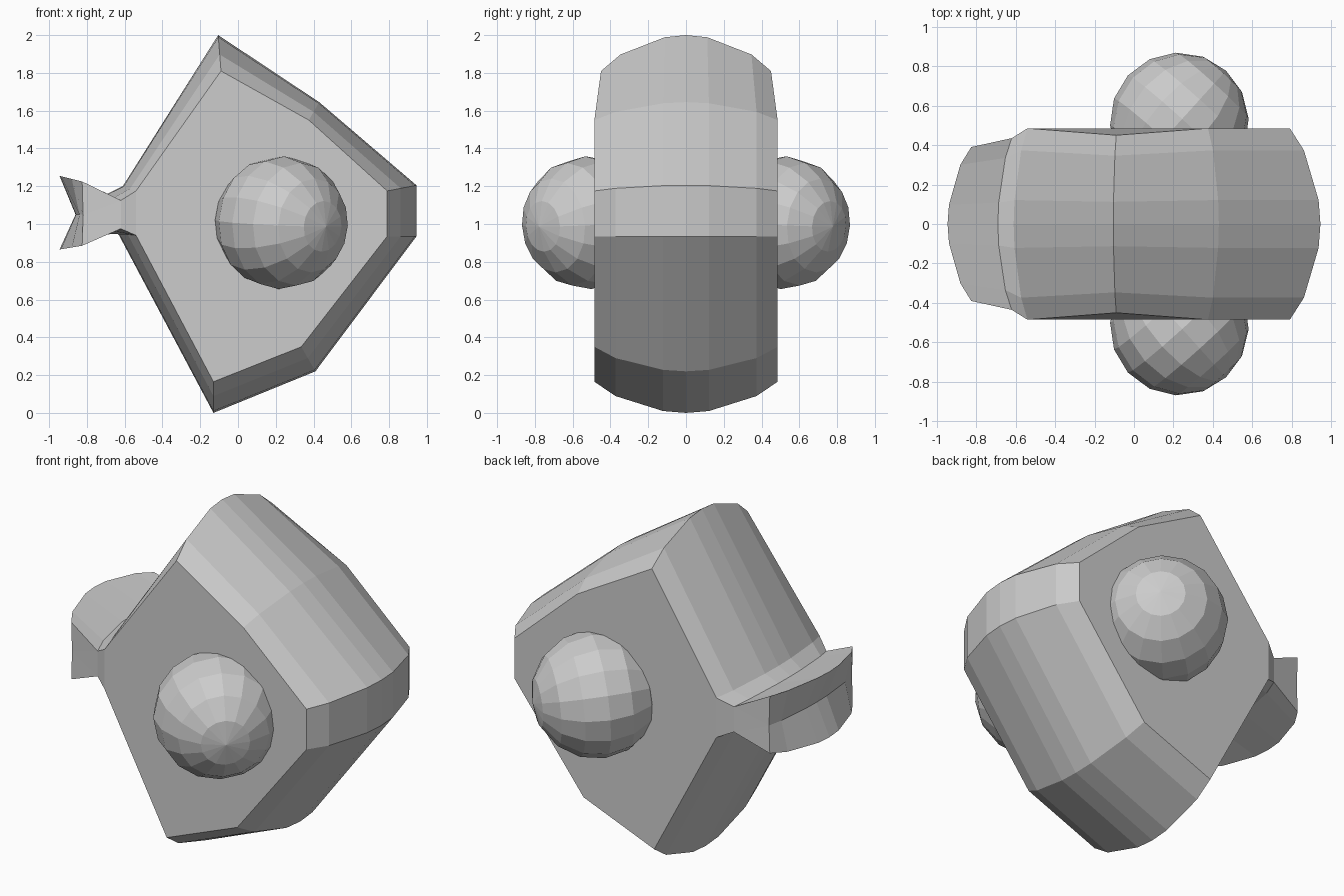
import bpy, bmesh
from mathutils import Vector, Matrix

if "Cube" in bpy.data.objects:
    bpy.data.objects.remove(bpy.data.objects["Cube"])

# Fish body outline: (centre x, centre z, side x, side z, half width)
OUTLINE = [
    (-.105, 2.00, -.09, 1.81, .45),     # top corner
    (.43, 1.645, .375, 1.55, .485),
    (.945, 1.205, .79, 1.175, .485),    # mouth
    (.945, .935, .79, .935, .485),
    (.41, .22, .335, .35, .485),
    (-.13, 0, -.13, .165, .485),        # bottom corner
    (-.635, .95, -.54, .94, .485),      # neck, lower
    (-.69, .945, -.62, .975, .435),     # tail root, lower
    (-.945, .865, -.825, .885, .39),    # tail tip, lower
    (-.86, 1.05, -.82, 1.05, .39),      # tail notch
    (-.945, 1.255, -.825, 1.225, .39),  # tail tip, upper
    (-.69, 1.16, -.62, 1.125, .435),    # tail root, upper
    (-.61, 1.20, -.54, 1.175, .485),    # neck, upper
]
# Rounded cross-section: (share of half width, blend from centre to side outline)
STATIONS = [(-1, 1), (-.77, .54), (-.25, .06), (0, 0), (.25, .06), (.77, .54), (1, 1)]


def finish(bm, name):
    bmesh.ops.recalc_face_normals(bm, faces=bm.faces[:])
    mesh = bpy.data.meshes.new(name)
    bm.to_mesh(mesh)
    bm.free()
    obj = bpy.data.objects.new(name, mesh)
    bpy.context.collection.objects.link(obj)
    return obj


# Body and forked tail, lofted across the width
bm = bmesh.new()
rings = [[bm.verts.new((cx + (sx - cx) * t, s * w, cz + (sz - cz) * t))
          for cx, cz, sx, sz, w in OUTLINE] for s, t in STATIONS]
n = len(OUTLINE)
for a, b in zip(rings, rings[1:]):
    for i in range(n):
        j = (i + 1) % n
        bm.faces.new((a[i], a[j], b[j], b[i]))
# Flat sides: body, neck and tail fork
for r in (rings[0], rings[-1]):
    for ids in ((0, 1, 2, 3, 4, 5, 6, 12), (6, 7, 11, 12),
                (7, 8, 9), (9, 10, 11), (7, 9, 11)):
        bm.faces.new([r[i] for i in ids])
finish(bm, "fish_body")

# Bulging eyes, poles turned forward and outward
for side, name in ((-1, "eye_front"), (1, "eye_back")):
    bm = bmesh.new()
    turn = Vector((.67, side * .74, -.06)).to_track_quat('Z', 'Y').to_matrix().to_4x4()
    bmesh.ops.create_uvsphere(bm, u_segments=16, v_segments=8, radius=.352,
                              matrix=Matrix.Translation((.23, side * .517, 1.007)) @ turn)
    finish(bm, name)
